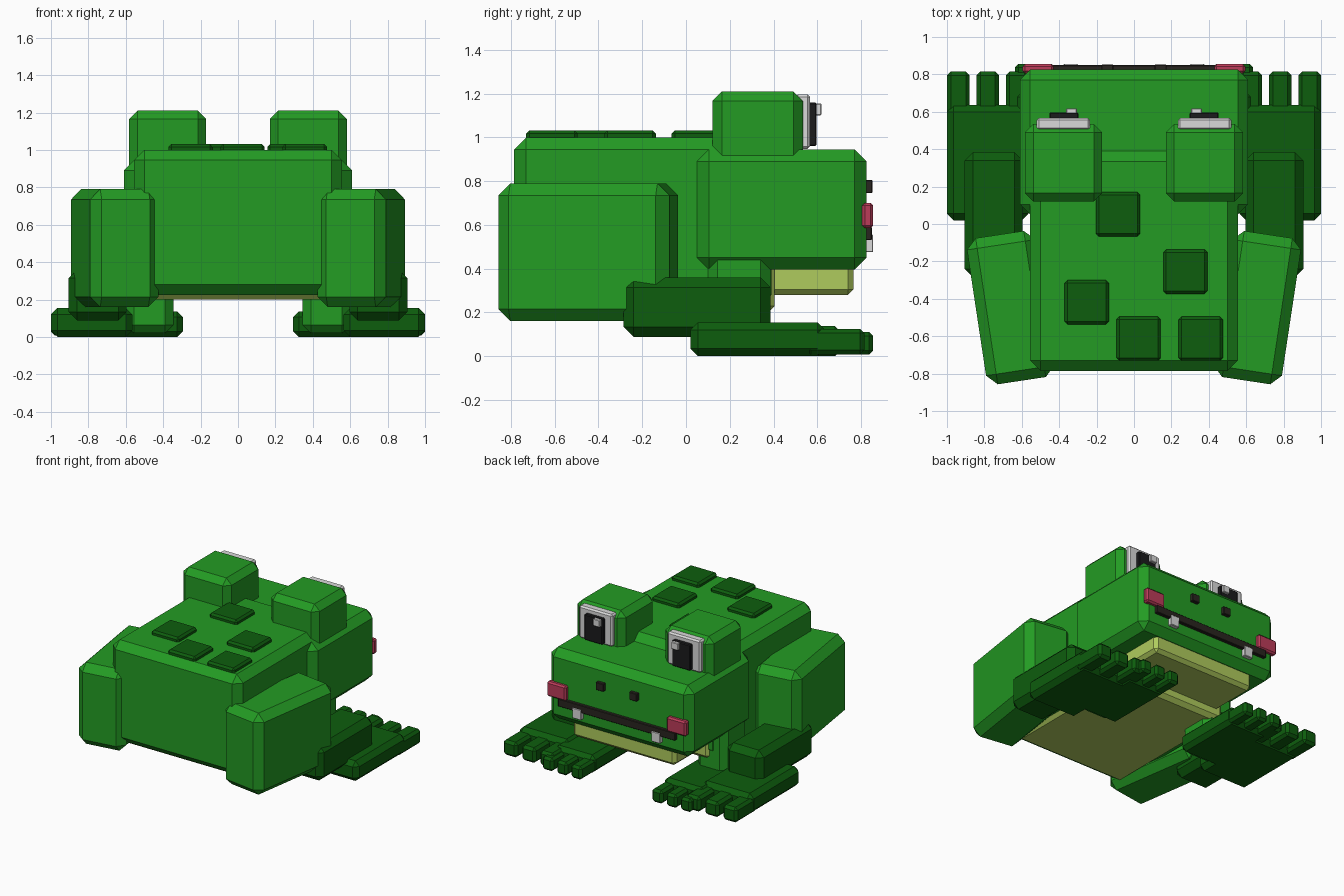
import bpy, bmesh
from math import radians
from mathutils import Matrix

cube = bpy.data.objects.get("Cube")
if cube:
    bpy.data.objects.remove(cube, do_unlink=True)


def material(name, r, g, b):
    m = bpy.data.materials.new(name)
    m.use_nodes = True
    m.diffuse_color = (r, g, b, 1)
    node = next(n for n in m.node_tree.nodes if n.type == 'BSDF_PRINCIPLED')
    node.inputs["Base Color"].default_value = (r, g, b, 1)
    return m


green = material("leaf green", 0.017, 0.33, 0.017)
dark = material("dark green", 0.004, 0.11, 0.004)
yellow = material("belly yellow", 0.43, 0.60, 0.11)
white = material("soft white", 0.70, 0.70, 0.70)
black = material("pupil black", 0.011, 0.011, 0.012)
brown = material("mouth brown", 0.022, 0.018, 0.014)
pink = material("cheek pink", 0.50, 0.045, 0.10)


def block(name, mat, xs, ys, zs, bevel, turn=0):
    """Chamfered box between the given limits, turned about its own vertical axis."""
    size = [b - a for a, b in (xs, ys, zs)]
    mid = [(a + b) / 2 for a, b in (xs, ys, zs)]
    bm = bmesh.new()
    bmesh.ops.create_cube(bm, size=1)
    bmesh.ops.scale(bm, vec=size, verts=bm.verts)
    if bevel:
        bmesh.ops.bevel(bm, geom=bm.edges[:], offset=bevel, segments=1,
                        affect='EDGES', profile=0.5)
    bm.transform(Matrix.Rotation(radians(turn), 4, 'Z'))
    mesh = bpy.data.meshes.new(name)
    bm.to_mesh(mesh)
    bm.free()
    mesh.materials.append(mat)
    obj = bpy.data.objects.new(name, mesh)
    obj.location = mid
    bpy.context.collection.objects.link(obj)
    return obj


def pair(name, mat, xs, ys, zs, bevel, turn=0):
    """Left block on +x and its mirrored twin on -x."""
    block("left_" + name, mat, xs, ys, zs, bevel, turn)
    block("right_" + name, mat, (-xs[1], -xs[0]), ys, zs, bevel, -turn)


# Torso, head and pale underside
block("body", green, (-0.555, 0.555), (-0.785, 0.39), (0.225, 1.0), 0.055)
block("head", green, (-0.61, 0.61), (0.05, 0.825), (0.395, 0.945), 0.055)
block("belly", yellow, (-0.48, 0.48), (-0.72, 0.405), (0.2, 0.5), 0.03)
block("chin", yellow, (-0.44, 0.44), (0.3, 0.765), (0.28, 0.5), 0.025)

# Spots on the back
for i, (x, y) in enumerate([(-0.085, 0.052), (0.275, -0.255), (-0.253, -0.418),
                            (0.025, -0.613), (0.357, -0.613)]):
    block(f"back_spot_{i + 1}", dark, (x - 0.118, x + 0.118),
          (y - 0.118, y + 0.118), (0.97, 1.032), 0.015)

# Eyes
pair("eye_block", green, (0.17, 0.583), (0.12, 0.535), (0.8, 1.21), 0.045)
pair("eye_white", white, (0.235, 0.52), (0.5, 0.567), (0.947, 1.196), 0.012)
pair("pupil", black, (0.297, 0.452), (0.55, 0.597), (0.96, 1.158), 0.006)
pair("eye_glint", white, (0.305, 0.363), (0.58, 0.618), (1.1, 1.155), 0.004)

# Face details
block("mouth", brown, (-0.5, 0.5), (0.8, 0.85), (0.53, 0.59), 0.004)
pair("tooth", white, (0.3, 0.375), (0.8, 0.855), (0.475, 0.555), 0.004)
pair("cheek", pink, (0.43, 0.595), (0.805, 0.855), (0.585, 0.7), 0.012)
pair("nostril", brown, (0.11, 0.175), (0.8, 0.852), (0.745, 0.805), 0.004)

# Hind legs
pair("thigh", green, (0.474, 0.844), (-0.842, -0.052), (0.16, 0.79), 0.055, -8.6)
pair("shin", dark, (0.595, 0.905), (-0.285, 0.385), (0.088, 0.36), 0.045)
pair("hind_foot", dark, (0.565, 1.0), (0.02, 0.635), (0, 0.155), 0.035)

# Front legs
pair("arm", green, (0.345, 0.6), (0.1, 0.385), (0.02, 0.55), 0.045)
pair("front_foot", dark, (0.295, 0.64), (0.15, 0.71), (0, 0.137), 0.03)

# Three toes on every foot
for i in range(3):
    x = 0.565 + 0.157 * i
    pair(f"hind_toe_{i + 1}", dark, (x, x + 0.12), (0.55, 0.815), (0.008, 0.125), 0.02)
    x = 0.3 + 0.122 * i
    pair(f"front_toe_{i + 1}", dark, (x, x + 0.092), (0.6, 0.855), (0.008, 0.11), 0.018)
